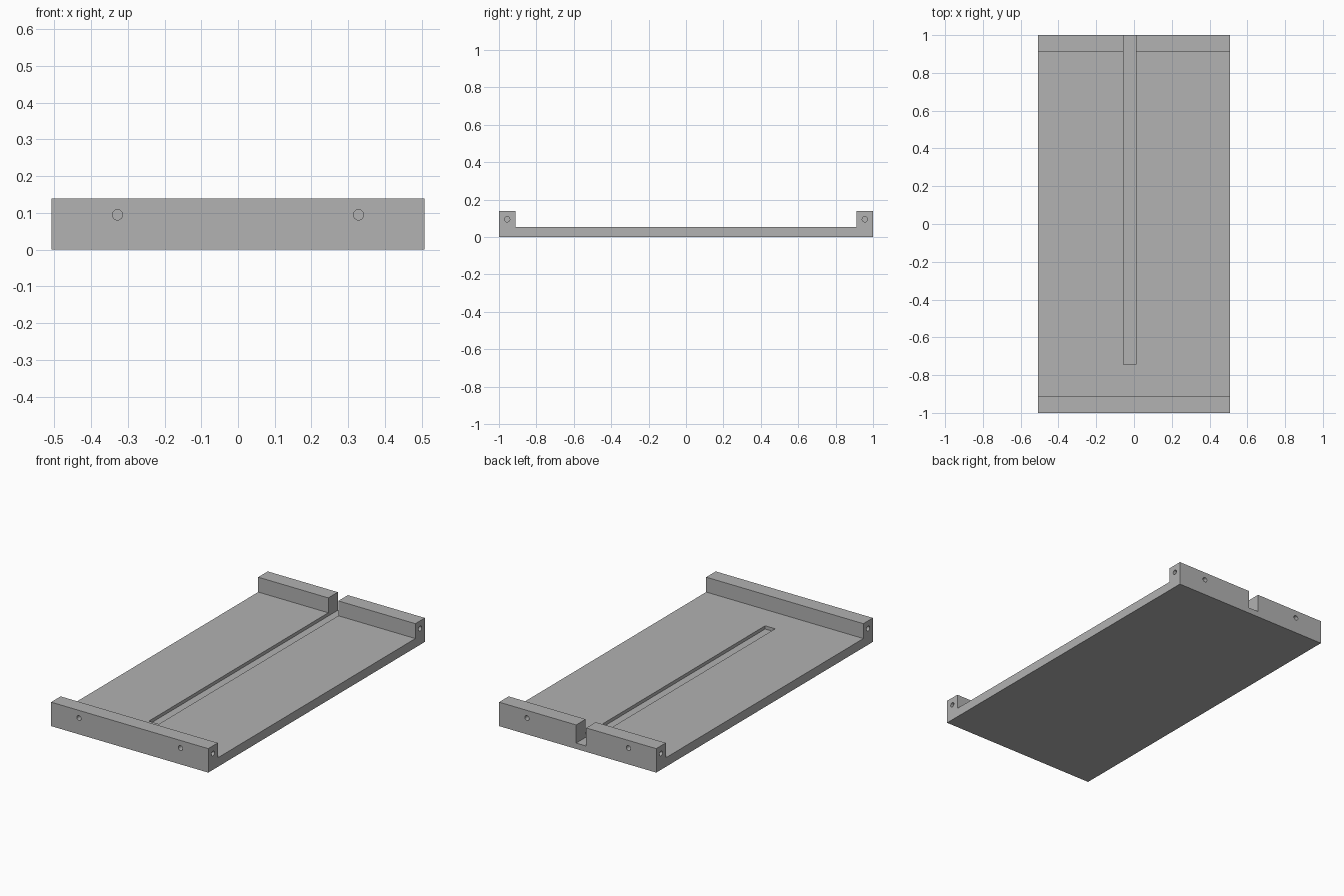
import bpy
import bmesh
from math import radians
from mathutils import Matrix, Vector

cube = bpy.data.objects.get("Cube")
if cube:
    bpy.data.objects.remove(cube, do_unlink=True)

HALF_W, HALF_L = 0.508, 1.0
FLOOR, HEIGHT, WALL = 0.053, 0.14, 0.088
GROOVE_BASE = 0.034
HOLE_R, HOLE_Z = 0.014, 0.095

grey = bpy.data.materials.new("plain grey")
grey.use_nodes = True
colour = (0.445, 0.445, 0.445, 1)
grey.diffuse_color = colour
grey.node_tree.nodes["Principled BSDF"].inputs["Base Color"].default_value = colour


def make_object(name, bm):
    bmesh.ops.recalc_face_normals(bm, faces=bm.faces)
    mesh = bpy.data.meshes.new(name)
    bm.to_mesh(mesh)
    bm.free()
    mesh.materials.append(grey)
    obj = bpy.data.objects.new(name, mesh)
    bpy.context.collection.objects.link(obj)
    return obj


def add_hole(bm, centre, axis, depth):
    """Cylinder centred on an outer face, reaching depth into the body."""
    turn = Vector((0, 0, 1)).rotation_difference(Vector(axis)).to_matrix().to_4x4()
    bmesh.ops.create_cone(bm, cap_ends=True, segments=32, radius1=HOLE_R,
                          radius2=HOLE_R, depth=depth * 2,
                          matrix=Matrix.Translation(centre) @ turn)


# Tray: side profile with an upright wall at each end, extruded across
inner = HALF_L - WALL
profile = [(-HALF_L, 0), (HALF_L, 0), (HALF_L, HEIGHT), (inner, HEIGHT),
           (inner, FLOOR), (-inner, FLOOR), (-inner, HEIGHT), (-HALF_L, HEIGHT)]
bm = bmesh.new()
face = bm.faces.new([bm.verts.new((-HALF_W, y, z)) for y, z in profile])
side = bmesh.ops.extrude_face_region(bm, geom=[face])["geom"]
bmesh.ops.translate(bm, vec=(HALF_W * 2, 0, 0),
                    verts=[v for v in side if isinstance(v, bmesh.types.BMVert)])
tray = make_object("slotted_tray", bm)

# Groove along the floor, open through the back wall
bm = bmesh.new()
low, high = Vector((-0.055, -0.745, GROOVE_BASE)), Vector((0.01, 1.1, 0.3))
bmesh.ops.create_cube(bm, size=1, matrix=Matrix.Translation((low + high) / 2)
                      @ Matrix.Diagonal((high - low).to_4d()))
groove = make_object("groove_cutter", bm)

# Blind screw holes in the end walls, from the ends and from the sides
bm = bmesh.new()
for sx in (-1, 1):
    for sy in (-1, 1):
        add_hole(bm, (sx * 0.328, sy * HALF_L, HOLE_Z), (0, 1, 0), 0.06)
        add_hole(bm, (sx * HALF_W, sy * (HALF_L - WALL / 2), HOLE_Z), (1, 0, 0), 0.12)
holes = make_object("screw_hole_cutter", bm)

# Cut the tray and discard the cutters
for cutter in (groove, holes):
    cutter.hide_render = True
    cut = tray.modifiers.new(cutter.name, "BOOLEAN")
    cut.operation = "DIFFERENCE"
    cut.solver = "EXACT"
    cut.object = cutter
bpy.context.view_layer.update()
graph = bpy.context.evaluated_depsgraph_get()
result = bpy.data.meshes.new_from_object(tray.evaluated_get(graph))
tray.modifiers.clear()
tray.data = result
for cutter in (groove, holes):
    bpy.data.objects.remove(cutter, do_unlink=True)

bpy.ops.object.select_all(action="DESELECT")
tray.select_set(True)
bpy.context.view_layer.objects.active = tray
bpy.ops.object.shade_smooth_by_angle(angle=radians(30))
